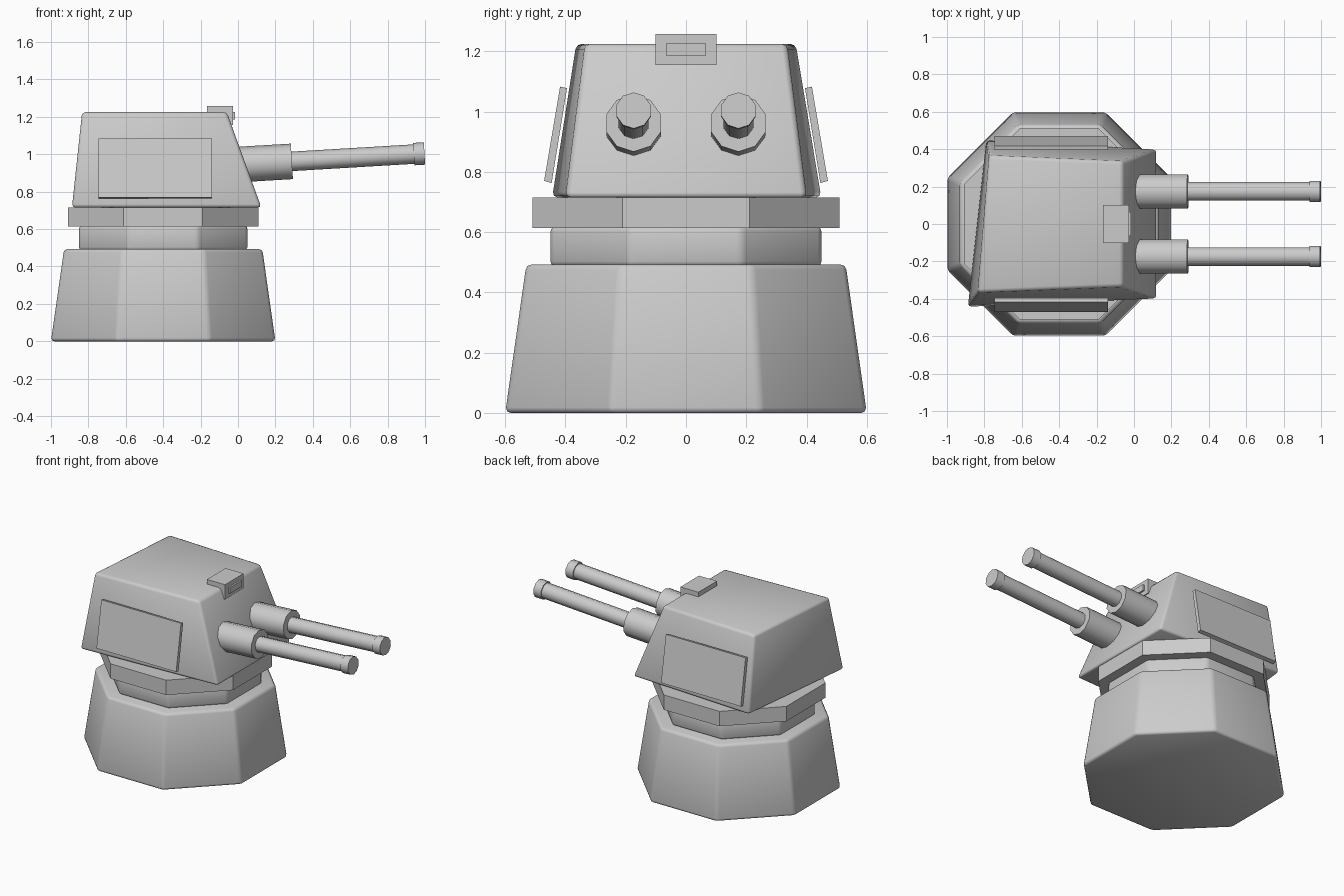
import bpy, math
from mathutils import Vector, Matrix

if "Cube" in bpy.data.objects:
    bpy.data.objects.remove(bpy.data.objects["Cube"])

grey = bpy.data.materials.new("light_grey")
grey.diffuse_color = (0.6, 0.6, 0.6, 1)
grey.use_nodes = True
grey.node_tree.nodes["Principled BSDF"].inputs["Base Color"].default_value = grey.diffuse_color
CX = -0.4                      # centre of the pedestal


def add_mesh(name, verts, faces, bevel=0.0, smooth=None):
    me = bpy.data.meshes.new(name)
    me.from_pydata(verts, [], faces)
    me.materials.append(grey)
    ob = bpy.data.objects.new(name, me)
    bpy.context.collection.objects.link(ob)
    if bevel:
        mod = ob.modifiers.new("bevel", 'BEVEL')
        mod.width, mod.segments = bevel, 2
        mod.limit_method = 'ANGLE'
        mod.angle_limit = math.radians(20)
    if smooth is not None:
        bpy.ops.object.select_all(action='DESELECT')
        ob.select_set(True)
        bpy.context.view_layer.objects.active = ob
        if smooth >= 180:
            bpy.ops.object.shade_smooth()
        else:
            bpy.ops.object.shade_smooth_by_angle(angle=math.radians(smooth))
    return ob


def loft(name, bottom, top, **kw):
    """Solid between two counter-clockwise loops of equal length."""
    n = len(bottom)
    faces = [tuple(reversed(range(n))), tuple(range(n, 2 * n))]
    faces += [(i, (i + 1) % n, n + (i + 1) % n, n + i) for i in range(n)]
    return add_mesh(name, bottom + top, faces, **kw)


def octagon(apothem, z):
    r = apothem / math.cos(math.pi / 8)
    return [(CX + r * math.cos(a), r * math.sin(a), z)
            for a in (math.pi / 8 + k * math.pi / 4 for k in range(8))]


def box(name, x0, x1, y0, y1, z0, z1):
    ring = [(x0, y0), (x1, y0), (x1, y1), (x0, y1)]
    return loft(name, [(x, y, z0) for x, y in ring], [(x, y, z1) for x, y in ring])


def tube(name, start, end, r, sides=10):
    start, end = Vector(start), Vector(end)
    rot = (end - start).to_track_quat('Z', 'Y').to_matrix()
    rings = [[tuple(p + rot @ Vector((r * math.sin(a), r * math.cos(a), 0)))
              for a in (-2 * math.pi * k / sides for k in range(sides))]
             for p in (start, end)]
    return loft(name, rings[0], rings[1], smooth=40)


# Pedestal, neck and turning ring
loft("pedestal", octagon(0.6, 0), octagon(0.53, 0.493), bevel=0.018, smooth=180)
loft("neck", octagon(0.45, 0.485), octagon(0.45, 0.62), bevel=0.018, smooth=180)
loft("turning_ring", octagon(0.51, 0.613), octagon(0.51, 0.715))

# Turret housing with a skewed rear wall
loft("turret_housing",
     [(-0.89, -0.445, 0.715), (0.125, -0.4, 0.715), (0.125, 0.4, 0.715), (-0.79, 0.45, 0.715)],
     [(-0.835, -0.365, 1.225), (-0.06, -0.335, 1.225), (-0.06, 0.335, 1.225), (-0.775, 0.365, 1.225)],
     bevel=0.018, smooth=180)

# Slanted side plates and twin guns
slope = math.tan(math.radians(3.4))


def axis(x, y):
    return (x, y, 0.962 + (x - 0.29) * slope)


for side, label in ((-1, "right"), (1, "left")):
    prof = [(0.471, 0.77), (0.418, 1.083), (0.395, 1.078), (0.446, 0.763)]
    ends = [[(x, side * y, z) for y, z in prof] for x in (-0.745, -0.14)]
    if side < 0:
        ends.reverse()
    loft(label + "_side_plate", ends[1], ends[0])
    y = side * 0.174
    tube(label + "_gun_sleeve", axis(-0.1, y), axis(0.288, y), 0.095)
    tube(label + "_gun_barrel", axis(0.2, y), axis(0.96, y), 0.052)
    tube(label + "_muzzle", axis(0.94, y), axis(0.997, y), 0.06)

# Sight box on the roof edge with its lens plate
box("sight_box", -0.165, -0.028, -0.101, 0.101, 1.155, 1.257)
box("sight_lens", -0.03, -0.016, -0.065, 0.065, 1.185, 1.227)

# Consistent outward normals
import bmesh
for ob in bpy.context.collection.objects:
    bm = bmesh.new()
    bm.from_mesh(ob.data)
    bmesh.ops.recalc_face_normals(bm, faces=bm.faces)
    bm.to_mesh(ob.data)
    bm.free()
